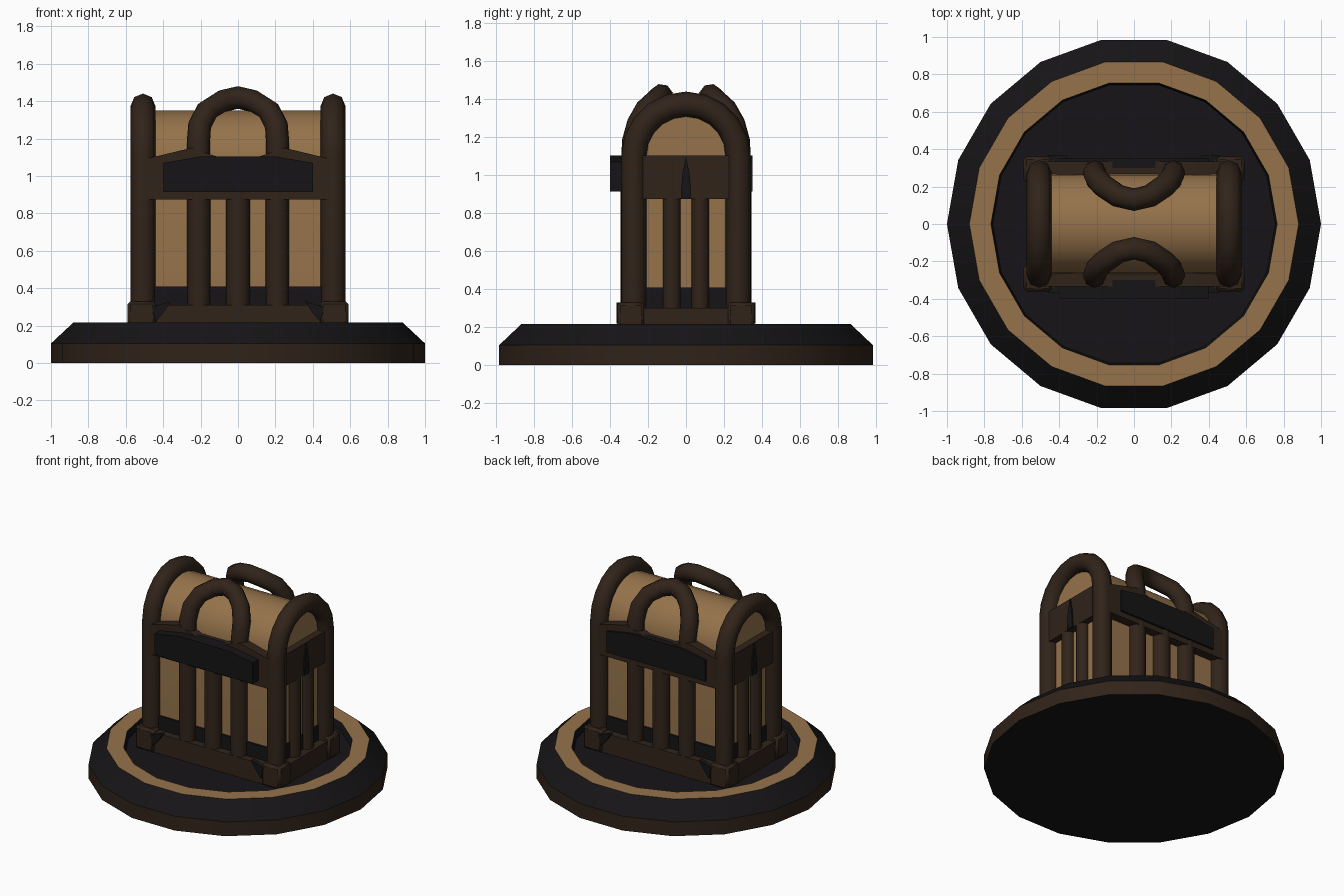
import bpy, bmesh, math
from mathutils import Vector

if "Cube" in bpy.data.objects:
    bpy.data.objects.remove(bpy.data.objects["Cube"])


def mat(name, c):
    m = bpy.data.materials.new(name)
    m.diffuse_color = (*c, 1)
    m.use_nodes = True
    m.node_tree.nodes["Principled BSDF"].inputs["Base Color"].default_value = m.diffuse_color
    return m


BROWN = mat("dark_wood", (0.030, 0.017, 0.010))
GOLD = mat("warm_gold", (0.30, 0.17, 0.07))
BLACK = mat("black_metal", (0.008, 0.007, 0.008))


def finish(bm, name, mats, angle=35):
    bmesh.ops.recalc_face_normals(bm, faces=bm.faces)
    me = bpy.data.meshes.new(name)
    bm.to_mesh(me)
    bm.free()
    for m in mats:
        me.materials.append(m)
    ob = bpy.data.objects.new(name, me)
    bpy.context.collection.objects.link(ob)
    bpy.ops.object.select_all(action='DESELECT')
    ob.select_set(True)
    bpy.context.view_layer.objects.active = ob
    bpy.ops.object.shade_smooth_by_angle(angle=math.radians(angle))
    return ob


def prism(name, pts, a, b, axis, m):
    """Extrude a profile (horizontal, z) from a to b along axis x or y."""
    bm = bmesh.new()
    place = (lambda p, d: (d, p[0], p[1])) if axis == 'x' else (lambda p, d: (p[0], d, p[1]))
    face = bm.faces.new([bm.verts.new(place(p, a)) for p in pts])
    ext = bmesh.ops.extrude_face_region(bm, geom=[face])
    off = Vector((b - a, 0, 0)) if axis == 'x' else Vector((0, b - a, 0))
    bmesh.ops.translate(bm, verts=[v for v in ext['geom'] if isinstance(v, bmesh.types.BMVert)], vec=off)
    return finish(bm, name, [m])


def box(name, x0, x1, y0, y1, z0, z1, m):
    return prism(name, [(x0, z0), (x1, z0), (x1, z1), (x0, z1)], y0, y1, 'y', m)


def tube(name, path, r, m):
    """Eight-sided bar swept along a path."""
    cu = bpy.data.curves.new(name, 'CURVE')
    cu.dimensions = '3D'
    cu.bevel_depth = r
    cu.bevel_resolution = 2
    cu.use_fill_caps = True
    sp = cu.splines.new('POLY')
    sp.points.add(len(path) - 1)
    for p, co in zip(sp.points, path):
        p.co = (*co, 1)
    ob = bpy.data.objects.new(name, cu)
    bpy.context.collection.objects.link(ob)
    me = bpy.data.meshes.new_from_object(ob.evaluated_get(bpy.context.evaluated_depsgraph_get()))
    bpy.data.objects.remove(ob)
    bm = bmesh.new()
    bm.from_mesh(me)
    bpy.data.meshes.remove(me)
    for f in bm.faces:
        f.material_index = 0
    return finish(bm, name, [m], 50)


# round stepped base with an inlaid gold rim and a sunken floor
N = 18
rings = [(1, 0), (1, 0.105), (0.88, 0.217), (0.765, 0.217), (0.755, 0.165)]
bm = bmesh.new()
loops = [[bm.verts.new((r * math.cos(math.tau * i / N), r * math.sin(math.tau * i / N), z))
          for i in range(N)] for r, z in rings]
for k, mi in enumerate((0, 2, 1, 2)):
    for i in range(N):
        j = (i + 1) % N
        bm.faces.new((loops[k][i], loops[k][j], loops[k + 1][j], loops[k + 1][i])).material_index = mi
for loop in (loops[0], loops[-1]):
    bm.faces.new(loop).material_index = 2
finish(bm, "round_base", [BROWN, GOLD, BLACK], 30)

# glowing inner body with a barrel roof, and its black skirt
arc = [(0.27 * math.cos(math.pi * i / 12), 1.08 + 0.27 * math.sin(math.pi * i / 12)) for i in range(13)]
prism("inner_body", [(-0.27, 0.4), (0.27, 0.4)] + arc, -0.5, 0.5, 'x', GOLD)
box("body_skirt", -0.51, 0.51, -0.285, 0.285, 0.165, 0.41, BLACK)

# front and back details, mirrored by side
header = [(-0.5, 0.875), (0.5, 0.875), (0.5, 1.09), (0.25, 1.15), (0.1, 1.10),
          (-0.1, 1.10), (-0.25, 1.15), (-0.5, 1.09)]
for s, side in ((-1, "front"), (1, "back")):
    prism(side + "_header", header, s * 0.24, s * 0.335, 'y', BROWN)
    box(side + "_sill", -0.5, 0.5, s * 0.25, s * 0.34, 0.165, 0.31, BROWN)
    tube(side + "_centre_bar", [(0, s * 0.28, 0.2), (0, s * 0.28, 1.0)], 0.065, BROWN)
    # outer bars continue up into a hoop that leans in over the roof
    half = [(0.21, 0.28, 0.2), (0.21, 0.28, 1.08), (0.212, 0.275, 1.18), (0.205, 0.25, 1.27),
            (0.165, 0.205, 1.35), (0.085, 0.15, 1.40)]
    path = [(-x, s * y, z) for x, y, z in half] + [(0, s * 0.13, 1.42)] + \
           [(x, s * y, z) for x, y, z in reversed(half)]
    tube(side + "_hoop", path, 0.062, BROWN)
    # dark plate over the header
    depth = 0.4 if s < 0 else 0.35
    prism(side + "_plate", [(-0.4, 0.915), (0.4, 0.915), (0.4, 1.07), (0.2, 1.105), (-0.2, 1.105), (-0.4, 1.07)],
          s * 0.3, s * depth, 'y', BLACK)

# left and right ends
for s, side in ((-1, "left"), (1, "right")):
    x = s * 0.508
    arch = [(x, 0.275 * math.cos(math.pi * i / 10), 1.10 + 0.275 * math.sin(math.pi * i / 10)) for i in range(11)]
    tube(side + "_arch", [(x, 0.275, 0.2)] + arch + [(x, -0.275, 0.2)], 0.066, BROWN)
    box(side + "_header", s * 0.45, s * 0.55, -0.27, 0.27, 0.875, 1.105, BROWN)
    box(side + "_sill", s * 0.45, s * 0.57, -0.27, 0.27, 0.165, 0.30, BROWN)
    prism(side + "_spike", [(-0.028, 0.875), (0.028, 0.875), (0.02, 1.0), (0, 1.1), (-0.02, 1.0)],
          s * 0.54, s * 0.56, 'x', BLACK)
    for t, end in ((-1, "front"), (1, "back")):
        tube(f"{side}_{end}_side_bar", [(x, t * 0.075, 0.2), (x, t * 0.075, 1.1)], 0.047, BROWN)
        # corner foot block with a softened outline, and its dark leaf
        foot = box(f"{side}_{end}_foot", s * 0.44, s * 0.59, t * 0.22, t * 0.36, 0.165, 0.33, BROWN)
        bev = foot.modifiers.new("soften", 'BEVEL')
        bev.width = 0.015
        bev.segments = 1
        prism(f"{side}_{end}_leaf", [(s * 0.46, 0.30), (s * 0.36, 0.33), (s * 0.39, 0.28), (s * 0.44, 0.22)],
              t * 0.33, t * 0.365, 'y', BLACK)
